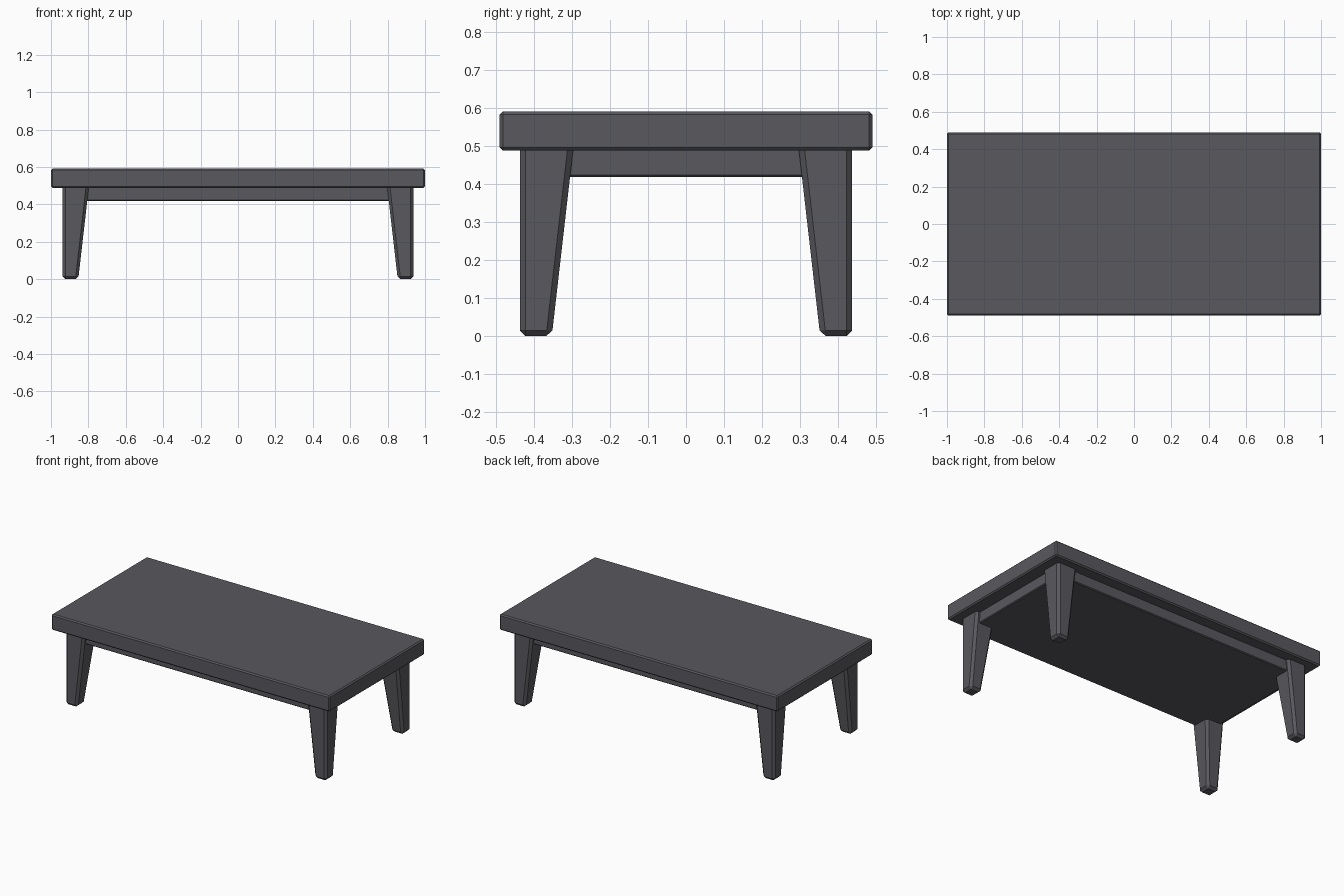
import bpy, bmesh

if "Cube" in bpy.data.objects:
    bpy.data.objects.remove(bpy.data.objects["Cube"])

# single dark grey finish
grey = bpy.data.materials.new("dark grey")
grey.diffuse_color = (0.1, 0.098, 0.112, 1.0)
grey.use_nodes = True
grey.node_tree.nodes["Principled BSDF"].inputs["Base Color"].default_value = grey.diffuse_color


def solid(name, bottom, top, z0, z1, bevel):
    """Chamfered block between two rectangles (x0, x1, y0, y1)."""
    bm = bmesh.new()
    rings = []
    for (x0, x1, y0, y1), z in ((bottom, z0), (top, z1)):
        rings.append([bm.verts.new((x, y, z)) for x, y in
                      ((x0, y0), (x1, y0), (x1, y1), (x0, y1))])
    lo, hi = rings
    bm.faces.new(lo[::-1])
    bm.faces.new(hi)
    for i in range(4):
        j = (i + 1) % 4
        bm.faces.new((lo[i], lo[j], hi[j], hi[i]))
    bmesh.ops.recalc_face_normals(bm, faces=bm.faces[:])
    bmesh.ops.bevel(bm, geom=bm.edges[:], offset=bevel, segments=1,
                    affect='EDGES', profile=0.5)
    bmesh.ops.recalc_face_normals(bm, faces=bm.faces[:])
    mesh = bpy.data.meshes.new(name)
    bm.to_mesh(mesh)
    bm.free()
    mesh.materials.append(grey)
    obj = bpy.data.objects.new(name, mesh)
    bpy.context.collection.objects.link(obj)
    return obj


def span(sign, inner, outer):
    return sorted((sign * inner, sign * outer))


# tabletop slab
slab = (-1.0, 1.0, -0.49, 0.49)
solid("tabletop", slab, slab, 0.488, 0.591, 0.008)

# solid apron block under the top
block = (-0.912, 0.912, -0.415, 0.415)
solid("apron", block, block, 0.419, 0.495, 0.005)

# legs: straight outside faces, inside faces tapering towards the floor
for sy, depth in ((-1, "front"), (1, "back")):
    for sx, side in ((-1, "left"), (1, "right")):
        foot = (*span(sx, 0.854, 0.938), *span(sy, 0.353, 0.437))
        head = (*span(sx, 0.795, 0.938), *span(sy, 0.294, 0.437))
        solid(f"{depth}_{side}_leg", foot, head, 0.0, 0.515, 0.015)
